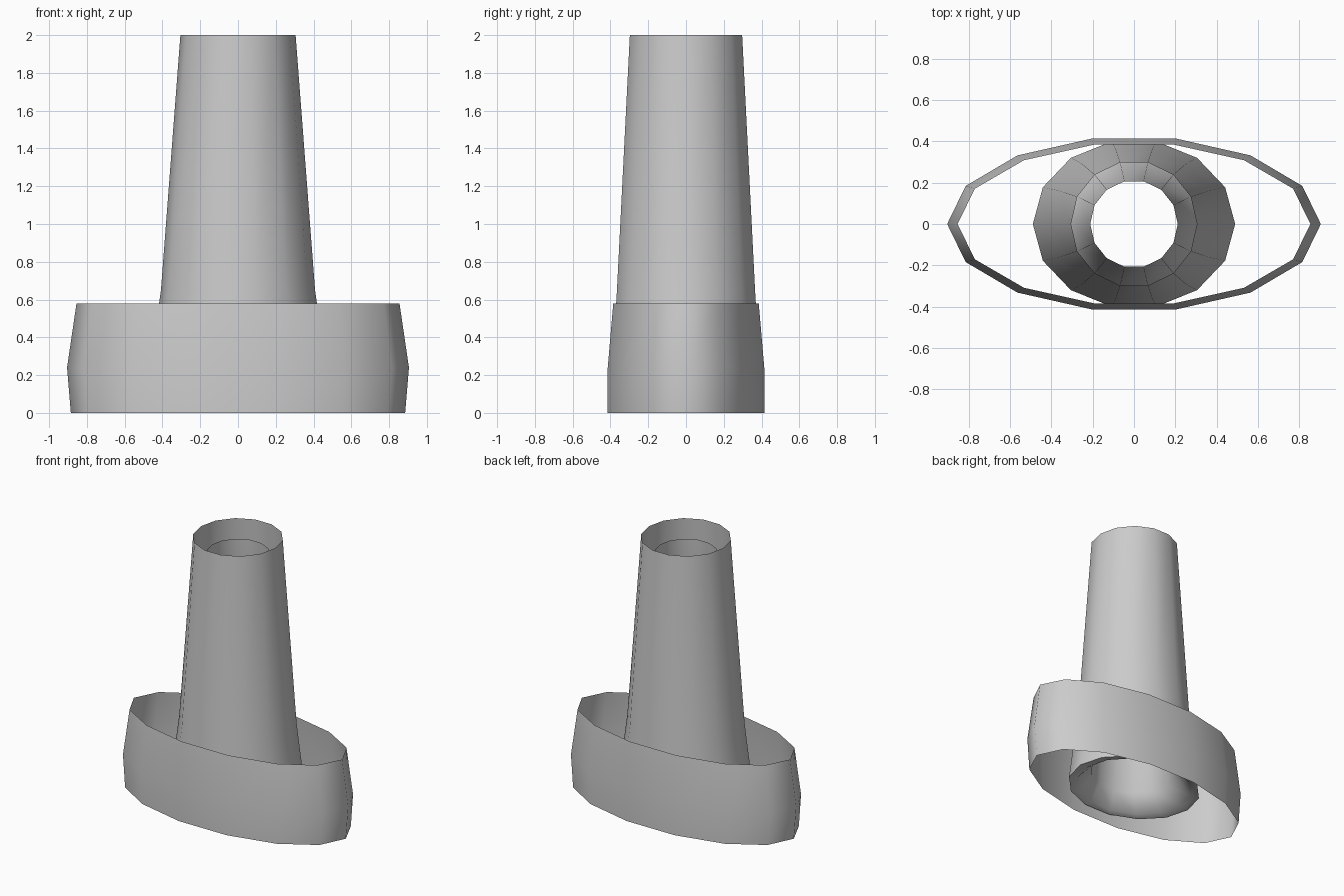
import bpy
import bmesh
from math import cos, sin, tau, radians

cube = bpy.data.objects.get("Cube")
if cube:
    bpy.data.objects.remove(cube, do_unlink=True)

SIDES = 14

grey = bpy.data.materials.new("plain grey")
grey.use_nodes = True
colour = (0.6, 0.6, 0.6, 1)
grey.diffuse_color = colour
grey.node_tree.nodes["Principled BSDF"].inputs["Base Color"].default_value = colour


def loft(name, rings):
    """Open shell through elliptical rings given as (x radius, y radius, z)."""
    bm = bmesh.new()
    loops = [[bm.verts.new((rx * cos(tau * i / SIDES), ry * sin(tau * i / SIDES), z))
              for i in range(SIDES)] for rx, ry, z in rings]
    for low, high in zip(loops, loops[1:]):
        for i in range(SIDES):
            j = (i + 1) % SIDES
            bm.faces.new((low[i], low[j], high[j], high[i]))
    mesh = bpy.data.meshes.new(name)
    bm.to_mesh(mesh)
    bm.free()
    mesh.materials.append(grey)
    obj = bpy.data.objects.new(name, mesh)
    bpy.context.collection.objects.link(obj)
    bpy.ops.object.select_all(action="DESELECT")
    obj.select_set(True)
    bpy.context.view_layer.objects.active = obj
    bpy.ops.object.shade_smooth_by_angle(angle=radians(55))
    return obj


# Oval band around the base
loft("oval_collar", [(0.885, 0.425, 0), (0.905, 0.425, 0.24), (0.855, 0.395, 0.58)])

# Tapered outer tube, flaring gently at the foot
loft("outer_tube", [(0.49, 0.41, 0.07), (0.408, 0.375, 0.65), (0.305, 0.305, 2)])

# Narrower tube inside, with a flared foot meeting the outer tube
loft("inner_tube", [(0.49, 0.41, 0.07), (0.42, 0.37, 0.08), (0.3, 0.3, 0.2),
                    (0.212, 0.212, 1.89)])
